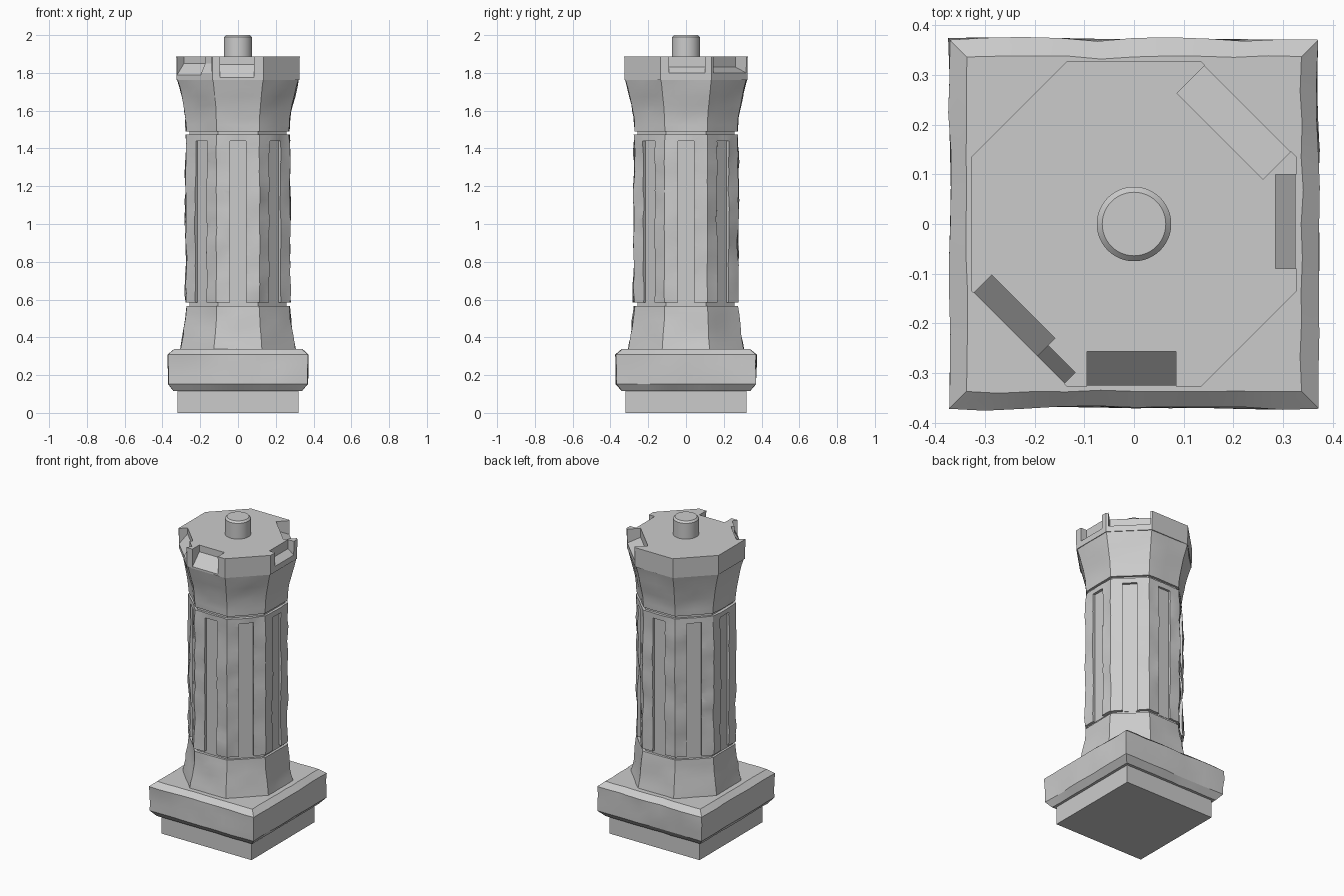
import bpy, bmesh, math
from mathutils import Vector, Matrix, noise

if "Cube" in bpy.data.objects:
    bpy.data.objects.remove(bpy.data.objects["Cube"])

stone = bpy.data.materials.new("grey stone")
stone.diffuse_color = (0.6, 0.6, 0.6, 1)
stone.use_nodes = True
stone.node_tree.nodes["Principled BSDF"].inputs["Base Color"].default_value = stone.diffuse_color


def finish(name, bm):
    bmesh.ops.recalc_face_normals(bm, faces=bm.faces)
    mesh = bpy.data.meshes.new(name)
    bm.to_mesh(mesh)
    bm.free()
    ob = bpy.data.objects.new(name, mesh)
    bpy.context.collection.objects.link(ob)
    mesh.materials.append(stone)
    return ob


def smooth(ob, angle=25):
    bpy.ops.object.select_all(action='DESELECT')
    ob.select_set(True)
    bpy.context.view_layer.objects.active = ob
    bpy.ops.object.shade_smooth_by_angle(angle=math.radians(angle))


def prism(name, profile, sides, wear=0.0, split=1, step=9.0):
    """Closed prism from (apothem, height) points, with worn, wavy sides."""
    rows = []
    for (r0, z0), (r1, z1) in zip(profile, profile[1:]):
        n = max(1, round((z1 - z0) / step))
        rows += [(r0 + (r1 - r0) * i / n, z0 + (z1 - z0) * i / n) for i in range(n)]
    rows.append(profile[-1])
    bm = bmesh.new()
    rings = []
    for r, z in rows:
        ring = []
        for s in range(sides):
            a = math.tau * s / sides - math.pi / 2
            out, along = Vector((math.cos(a), math.sin(a), 0)), Vector((-math.sin(a), math.cos(a), 0))
            half = r * math.tan(math.pi / sides)
            for k in range(split):
                p = out * r + along * half * (2 * k / split - 1) + Vector((0, 0, z))
                d = noise.noise(p * 9 + Vector((3, 7, 1))) + 0.5 * noise.noise(p * 21)
                p += Vector((p.x, p.y, 0)).normalized() * d * wear
                ring.append(bm.verts.new(p))
        rings.append(ring)
    n = sides * split
    for a, b in zip(rings, rings[1:]):
        for i in range(n):
            j = (i + 1) % n
            bm.faces.new((a[i], a[j], b[j], b[i]))
    bm.faces.new(rings[0][::-1])
    bm.faces.new(rings[-1])
    return finish(name, bm)


def cut(ob, angle, along, inner, z_out, z_in, top, outer=0.42, edge=0.325):
    """Carve a block from the side at angle; its floor slopes from inner to edge."""
    z_far = z_in + (z_out - z_in) / (edge - inner) * (outer - inner)
    pts = [(inner, z_in), (outer, z_far), (outer, top), (inner, top)]
    turn = Matrix.Rotation(math.radians(angle), 4, 'Z')
    bm = bmesh.new()
    ends = [[bm.verts.new(turn @ Vector((x, y, z))) for x, z in pts] for y in along]
    for i in range(4):
        j = (i + 1) % 4
        bm.faces.new((ends[0][i], ends[0][j], ends[1][j], ends[1][i]))
    bm.faces.new(ends[0][::-1])
    bm.faces.new(ends[1])
    cutter = finish(ob.name + "_cutter", bm)
    cutter.hide_render = True
    mod = ob.modifiers.new("carve", 'BOOLEAN')
    mod.operation, mod.solver, mod.object = 'DIFFERENCE', 'EXACT', cutter
    bpy.context.view_layer.objects.active = ob
    bpy.ops.object.modifier_apply(modifier=mod.name)
    bpy.data.objects.remove(cutter)


# square plinth and worn bevelled slab
prism("plinth", [(0.32, 0), (0.32, 0.13)], 4)
slab = prism("base_slab", [(0.338, 0.115), (0.368, 0.152), (0.371, 0.308), (0.337, 0.338)],
             4, 0.008, 10, 0.06)
smooth(slab)

# flared octagonal foot
foot = prism("foot", [(0.308, 0.33), (0.292, 0.41), (0.28, 0.49), (0.273, 0.567)], 8, 0.007, 4, 0.04)
smooth(foot)

# inner core seen in the joints
prism("core", [(0.258, 0.5), (0.258, 1.55)], 8)

# worn shaft with one groove on each side
shaft = prism("shaft", [(0.276, 0.585), (0.276, 1.473)], 8, 0.01, 6, 0.05)
for i in range(8):
    cut(shaft, i * 45, (-0.043, 0.043), 0.26, 0.55, 0.55, 1.44)
smooth(shaft)

# flared capital
capital = prism("capital", [(0.273, 1.49), (0.276, 1.56), (0.288, 1.63), (0.322, 1.767)], 8, 0.007, 4, 0.045)
smooth(capital)

# crown block with broken chips on four sides
crown = prism("crown", [(0.325, 1.763), (0.327, 1.888)], 8)
for angle, along, inner, z_out, z_in in [(-90, (-0.095, 0.085), 0.257, 1.775, 1.845),
                                         (0, (-0.09, 0.1), 0.285, 1.80, 1.83),
                                         (45, (-0.12, 0.125), 0.247, 1.80, 1.83),
                                         (-135, (-0.13, 0.05), 0.275, 1.79, 1.85),
                                         (-135, (0.04, 0.128), 0.295, 1.80, 1.85)]:
    cut(crown, angle, along, inner, z_out, z_in, 1.95)
smooth(crown)

# round peg on top
bm = bmesh.new()
bmesh.ops.create_cone(bm, cap_ends=True, segments=48, radius1=0.075, radius2=0.075, depth=0.14,
                      matrix=Matrix.Translation((0, 0, 1.93)))
rim = [e for e in bm.edges if all(v.co.z > 1.99 for v in e.verts)]
bmesh.ops.bevel(bm, geom=rim, offset=0.011, segments=1, affect='EDGES')
smooth(finish("top_peg", bm))
